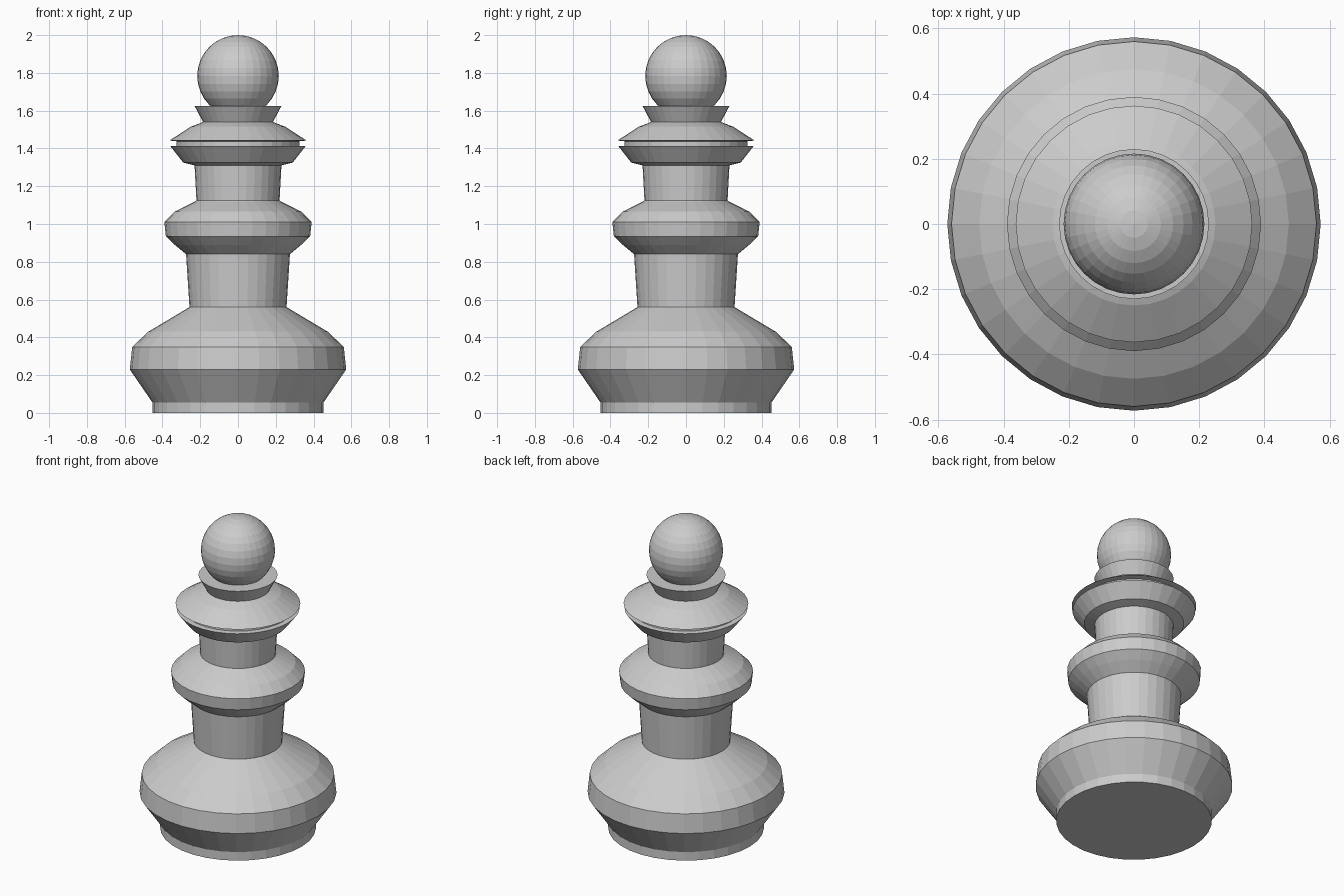
import bpy, bmesh, math

SEGMENTS = 32

if "Cube" in bpy.data.objects:
    bpy.data.objects.remove(bpy.data.objects["Cube"], do_unlink=True)


def lathe(name, profile):
    """Turn (radius, height) points, listed bottom to top, into a capped solid."""
    bm = bmesh.new()
    rings = []
    for r, z in profile:
        ring = []
        for i in range(SEGMENTS):
            a = math.tau * i / SEGMENTS
            ring.append(bm.verts.new((r * math.cos(a), r * math.sin(a), z)))
        rings.append(ring)
    for low, high in zip(rings, rings[1:]):
        for i in range(SEGMENTS):
            j = (i + 1) % SEGMENTS
            bm.faces.new((low[i], low[j], high[j], high[i]))
    bm.faces.new(rings[0][::-1])
    bm.faces.new(rings[-1])
    mesh = bpy.data.meshes.new(name)
    bm.to_mesh(mesh)
    bm.free()
    obj = bpy.data.objects.new(name, mesh)
    bpy.context.collection.objects.link(obj)
    return obj


# Turned body: foot, bulge, stem, collars and cup in one continuous profile
lathe("body", [
    (0.453, 0), (0.453, 0.055),                              # foot
    (0.573, 0.23), (0.56, 0.35), (0.475, 0.43), (0.257, 0.56),  # base bulge
    (0.275, 0.84),                                           # lower stem
    (0.335, 0.89), (0.382, 0.935), (0.39, 1.01),             # middle collar
    (0.335, 1.065), (0.225, 1.12),
    (0.22, 1.125), (0.23, 1.31),                             # upper stem
    (0.29, 1.325), (0.358, 1.412),                           # lower disc
    (0.325, 1.414), (0.325, 1.438),                          # groove
    (0.363, 1.442), (0.25, 1.515), (0.185, 1.54),            # upper disc
    (0.23, 1.625),                                           # cup
])

# Ball finial
bpy.ops.mesh.primitive_uv_sphere_add(
    segments=SEGMENTS, ring_count=16, radius=0.216, location=(0, 0, 1.784))
bpy.context.object.name = "head"
